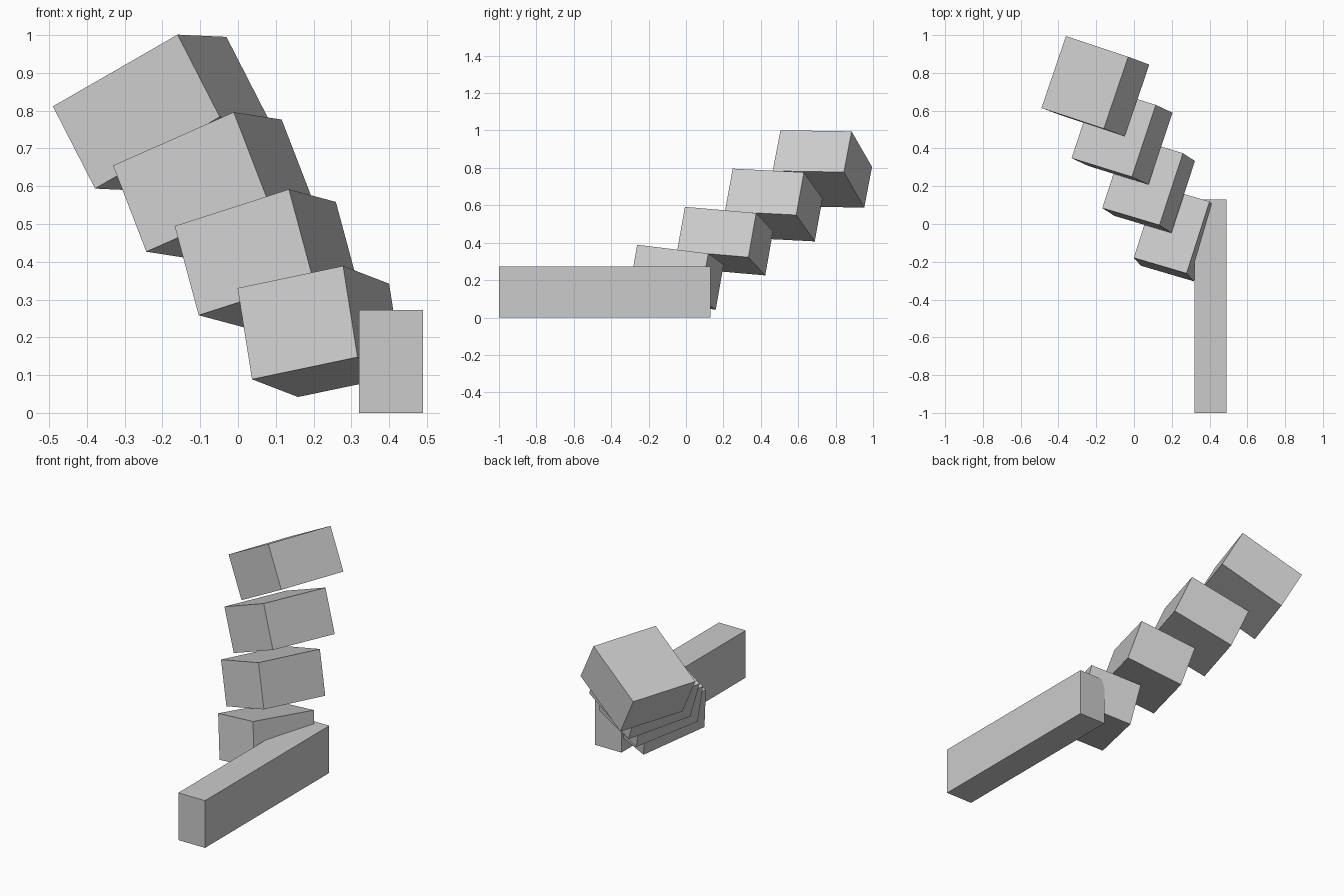
import bpy
from mathutils import Matrix, Vector

cube = bpy.data.objects.get("Cube")
if cube:
    bpy.data.objects.remove(cube, do_unlink=True)

# Single flat grey
grey = bpy.data.materials.new("plain grey")
grey.use_nodes = True
color = (0.6, 0.6, 0.6, 1)
grey.diffuse_color = color
grey.node_tree.nodes["Principled BSDF"].inputs["Base Color"].default_value = color


def block(name, center, size, rotation=Matrix()):
    bpy.ops.mesh.primitive_cube_add(size=1)
    obj = bpy.context.object
    obj.name = name
    obj.matrix_world = (Matrix.Translation(center) @ rotation
                        @ Matrix.Diagonal((*size, 1)))
    obj.data.materials.append(grey)


# Long beam lying on the ground
block("base_beam", (0.405, -0.435, 0.136), (0.17, 1.13, 0.272))

# Rising row of blocks, each wider and rolled further than the last
start = Vector((0.2185, -0.051, 0.2155))
step = Vector((-0.141, 0.26, 0.193))
for i in range(4):
    yaw = Matrix.Rotation(-0.31 - 0.006 * i, 4, "Z")
    pitch = Matrix.Rotation(-0.117 + 0.034 * i, 4, "X")
    roll = Matrix.Rotation(-0.2 - 0.1 * i, 4, "Y")
    block(f"step_block_{i + 1}", start + step * i,
          (0.297 + 0.033 * i, 0.402, 0.248), yaw @ pitch @ roll)
